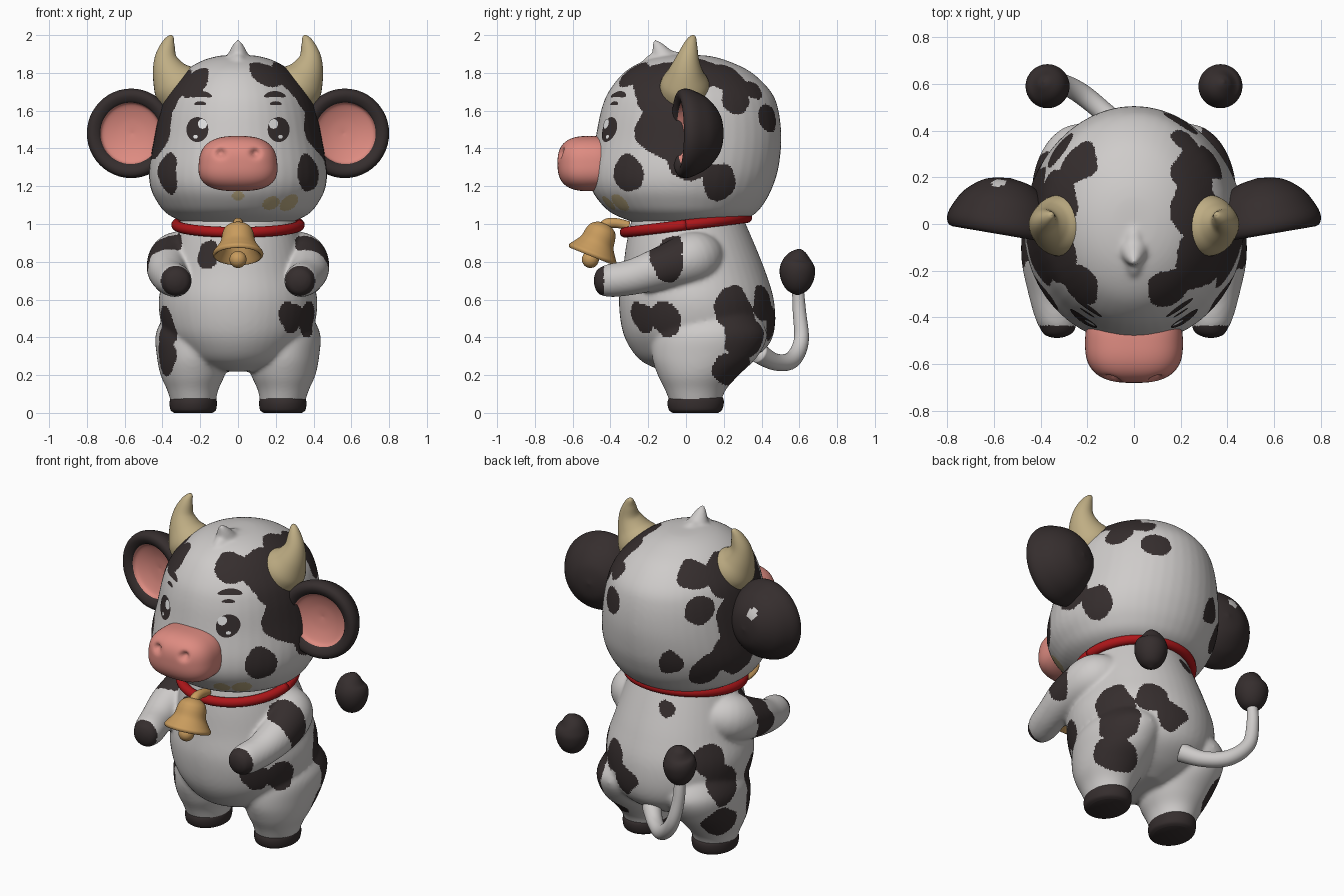
import bpy, bmesh, math
from mathutils import Vector, Matrix, noise
from mathutils.bvhtree import BVHTree

if "Cube" in bpy.data.objects:
    bpy.data.objects.remove(bpy.data.objects["Cube"])


def material(name, r, g, b):
    m = bpy.data.materials.new(name)
    m.use_nodes = True
    m.diffuse_color = (r, g, b, 1)
    node = m.node_tree.nodes["Principled BSDF"]
    node.inputs["Base Color"].default_value = (r, g, b, 1)
    node.inputs["Roughness"].default_value = 0.7
    return m


WHITE = material("hide white", .62, .6, .59)
DARK = material("patch dark brown", .036, .027, .027)
PINK = material("skin pink", .73, .26, .22)
CREAM = material("horn cream", .52, .42, .23)
GOLD = material("bell gold", .58, .33, .11)
RED = material("collar red", .42, .008, .01)
SHINE = material("eye shine", .8, .8, .8)


def spline(pts, n=6):
    # Catmull-Rom through tuples of any length
    p = [Vector(q) for q in pts]
    p = [p[0]] + p + [p[-1]]
    out = []
    for a, b, c, d in zip(p, p[1:], p[2:], p[3:]):
        for i in range(n):
            t = i / n
            out.append((2 * b + (c - a) * t + (2 * a - 5 * b + 4 * c - d) * t**2
                        + (3 * b - a - 3 * c + d) * t**3) / 2)
    return out + [p[-1]]


def skin(bm, rings, seg=48):
    # rings of (centre, axis u, axis v) joined and capped
    rows = []
    for c, u, v in rings:
        rows.append([bm.verts.new(c + u * math.cos(k * math.tau / seg) + v * math.sin(k * math.tau / seg))
                     for k in range(seg)])
    for a, b in zip(rows, rows[1:]):
        for k in range(seg):
            j = (k + 1) % seg
            bm.faces.new((a[k], a[j], b[j], b[k]))
    bm.faces.new(rows[0][::-1])
    bm.faces.new(rows[-1])


def loft(bm, pts, side=1):
    # points are (z, centre x, half width, front y, back y)
    skin(bm, [(Vector((side * cx, (f + b) / 2, z)), Vector((max(rx, .001), 0, 0)), Vector((0, max(b - f, .002) / 2, 0)))
              for z, cx, rx, f, b in spline(pts)])


def lathe(bm, pts):
    skin(bm, [(Vector((0, 0, z)), Vector((max(r, .001), 0, 0)), Vector((0, max(r, .001), 0)))
              for r, z in spline(pts)])


def tube(bm, pts, side=1, seg=32):
    # points are (x, y, z, radius)
    s = [(Vector((side * x, y, z)), max(r, .001)) for x, y, z, r in spline(pts)]
    rings = []
    for i, (c, r) in enumerate(s):
        t = s[min(i + 1, len(s) - 1)][0] - s[max(i - 1, 0)][0]
        u = t.cross(Vector((1, 0, 0))).normalized()
        rings.append((c, u * r, t.normalized().cross(u) * r))
    skin(bm, rings, seg)


def ball(bm, centre, scale, sub=4):
    m = Matrix.Translation(centre) @ Matrix.Diagonal((*scale, 1))
    return bmesh.ops.create_icosphere(bm, subdivisions=sub, radius=1, matrix=m)["verts"]


def make(name, bm, *mats, matrix=None, fuse=0):
    bmesh.ops.recalc_face_normals(bm, faces=bm.faces[:])
    me = bpy.data.meshes.new(name)
    bm.to_mesh(me)
    bm.free()
    ob = bpy.data.objects.new(name, me)
    bpy.context.collection.objects.link(ob)
    if matrix:
        ob.matrix_world = matrix
    if fuse:
        # weld overlapping volumes into one soft skin
        rm = ob.modifiers.new("weld", "REMESH")
        rm.mode, rm.voxel_size = "VOXEL", fuse
        sm = ob.modifiers.new("soften", "SMOOTH")
        sm.factor, sm.iterations = .5, 12
        dg = bpy.context.evaluated_depsgraph_get()
        ob.data = bpy.data.meshes.new_from_object(ob.evaluated_get(dg))
        ob.modifiers.clear()
        ob.data.name = name
    for m in mats:
        ob.data.materials.append(m)
    ob.data.shade_smooth()
    return ob


def paint(ob, spots, slot, wobble=.035):
    # faces inside any blob (x, y, z, radius) take the slot
    blobs = [(Vector(s[:3]), s[3]) for s in spots]
    for f in ob.data.polygons:
        n = noise.noise(f.center * 9) * wobble
        if any((f.center - c).length + n < r for c, r in blobs):
            f.material_index = slot


def both(spots):
    return spots + [(-x, y, z, r) for x, y, z, r in spots]


# Torso, legs and arms in one skin
bm = bmesh.new()
loft(bm, [(.22, 0, .1, -.12, .2), (.27, 0, .25, -.23, .32), (.35, 0, .34, -.3, .43), (.45, 0, .4, -.34, .47),
          (.6, 0, .42, -.355, .465), (.75, 0, .38, -.335, .42), (.9, 0, .34, -.315, .36), (1.06, 0, .29, -.28, .29)])
for s in (1, -1):
    loft(bm, [(.04, .235, .115, -.08, .18), (.12, .24, .135, -.11, .21), (.2, .24, .17, -.15, .28),
              (.3, .24, .19, -.18, .38), (.42, .23, .205, -.17, .43), (.53, .22, .16, -.1, .36)], s)
    tube(bm, [(.22, .12, .84, .1), (.32, .04, .82, .14), (.37, -.12, .77, .115), (.36, -.28, .72, .095),
              (.33, -.41, .7, .087), (.33, -.47, .7, .062), (.33, -.49, .7, .01)], s)
body = make("body", bm, WHITE, DARK, fuse=.011)
paint(body, both([(.39, -.1, .88, .1), (.45, -.1, .78, .08)]) + [
    (-.16, -.29, .84, .07), (.31, -.26, .5, .09), (.4, -.13, .5, .09), (-.41, -.1, .45, .1), (-.4, -.08, .3, .09),
    (.36, .27, .54, .12), (.36, .3, .4, .12), (.33, .24, .24, .11), (.1, .45, .48, .09), (.22, .4, .58, .1),
    (-.34, .27, .65, .09), (-.38, .2, .47, .11), (-.36, .2, .27, .11), (-.12, .34, .93, .05)], 1)
paint(body, both([(.33, -.48, .7, .09)]), 1, 0)

# Head with its tuft
bm = bmesh.new()
loft(bm, [(.99, 0, .24, -.22, .24), (1.05, 0, .37, -.38, .36), (1.12, 0, .43, -.46, .42), (1.2, 0, .465, -.505, .46),
          (1.3, 0, .47, -.51, .49), (1.45, 0, .445, -.48, .505), (1.6, 0, .415, -.45, .49), (1.7, 0, .375, -.41, .45),
          (1.8, 0, .29, -.33, .35), (1.86, 0, .2, -.23, .23), (1.89, 0, .1, -.12, .12), (1.895, 0, 0, 0, 0)])
ball(bm, (0, -.1, 1.83), (.06, .14, .09))
tube(bm, [(0, -.08, 1.8, .1), (0, -.12, 1.88, .062), (0, -.15, 1.94, .032), (0, -.17, 1.975, .008)])
head = make("head", bm, WHITE, DARK, CREAM, fuse=.0095)
paint(head, both([(.39, -.32, 1.27, .1), (.4, -.1, 1.5, .17), (.36, -.1, 1.68, .16)]) + [
    (.15, -.26, 1.79, .1), (.27, -.15, 1.76, .14), (.27, .05, 1.8, .12), (.24, .22, 1.75, .1), (.2, .34, 1.68, .07),
    (.36, .28, 1.67, .09), (.44, .02, 1.34, .11), (.2, .44, 1.56, .09), (.42, .18, 1.22, .1),
    (-.23, -.27, 1.75, .09), (-.24, .25, 1.76, .1), (-.34, .1, 1.73, .14), (-.42, .12, 1.5, .14),
    (-.44, .14, 1.3, .14), (-.35, .31, 1.22, .1), (-.2, .43, 1.27, .08), (-.33, .32, 1.6, .09)], 1)
paint(head, [(.18, -.42, 1.1, .05), (.28, -.36, 1.1, .06), (0, -.48, 1.15, .03)], 2, 0)

# Eyes and brows: thin plates laid on the face
bm = bmesh.new()
bm.from_mesh(head.data)
face_tree = BVHTree.FromBMesh(bm)
bm.free()


def plate(name, x, z, rx, rz, mat, lift, bend=0):
    for side, label in ((1, "left"), (-1, "right")):
        bm = bmesh.new()
        rows = []
        for k in range(8):
            row = []
            for a in range(32):
                t = a * math.tau / 32
                r = max(k / 7, .01)
                dx = rx * r * math.cos(t)
                dz = rz * r * math.sin(t) - bend * (dx / rx) ** 2
                p = Vector((side * (x + dx), -1, z + dz))
                hit = face_tree.ray_cast(p, Vector((0, 1, 0)))
                row.append(bm.verts.new((hit[0] or p) - Vector((0, lift, 0))))
            rows.append(row)
        bm.faces.new(rows[0])
        for p, q in zip(rows, rows[1:]):
            for a in range(32):
                b = (a + 1) % 32
                bm.faces.new((p[a], p[b], q[b], q[a]))
        make(label + "_" + name, bm, mat)


plate("eye", .215, 1.5, .058, .066, DARK, .004)
plate("eye_shine", .188, 1.53, .024, .026, SHINE, .008)
plate("eye_glint", .225, 1.462, .012, .01, SHINE, .008)
plate("brow", .195, 1.688, .058, .016, DARK, .004, .012)
plate("lash", .2, 1.64, .032, .01, DARK, .004, .005)

# Muzzle: rounded block with two dented nostrils
bm = bmesh.new()
for v in ball(bm, (0, 0, 0), (1, 1, 1), 5):
    v.co /= sum(abs(c) ** 2.7 for c in v.co) ** (1 / 2.7)
    wide = .208 - .012 * v.co.z
    v.co = Vector((v.co.x * wide, v.co.y * .17 - .51, v.co.z * .146 + 1.32))
    if v.co.y < -.55:
        d = (abs(v.co.x) - .092) ** 2 + (v.co.z - 1.375) ** 2
        v.co.y += .035 * math.exp(-d / .0005)
make("muzzle", bm, PINK)

for s, label in ((1, "left_"), (-1, "right_")):
    # Ear: cupped dish with a rolled rim
    bm = bmesh.new()
    lathe(bm, [(0, -.2), (.1, -.18), (.18, -.12), (.222, -.05), (.237, 0), (.227, .035), (.2, .045),
               (.168, .03), (.15, 0), (.08, -.025), (0, -.035)])
    turn = Vector((s * .17, -1, 0)).to_track_quat("Z", "Y").to_matrix().to_4x4()
    place = Matrix.Translation((s * .565, 0, 1.48)) @ turn
    ear = make(label + "ear", bm, DARK, PINK, WHITE, matrix=place)
    for f in ear.data.polygons:
        world = place @ f.center
        if f.center.z > -.06 and f.center.xy.length < .163:
            f.material_index = 1
        elif s < 0 and (world - Vector((-.58, .17, 1.58))).length < .035:
            f.material_index = 2

    # Horn
    bm = bmesh.new()
    tube(bm, [(.27, -.01, 1.66, .13), (.325, -.005, 1.74, .13), (.365, 0, 1.81, .092), (.382, .01, 1.88, .06),
              (.37, .025, 1.95, .036), (.355, .038, 1.99, .016), (.352, .04, 2, .002)], s)
    make(label + "horn", bm, CREAM)

    # Hoof
    bm = bmesh.new()
    loft(bm, [(0, .237, .1, -.07, .17), (.015, .237, .12, -.09, .19), (.05, .237, .125, -.098, .2),
              (.08, .237, .12, -.09, .195), (.095, .237, .1, -.07, .17)], s)
    make(label + "hoof", bm, DARK)

    # Tail tuft, one on each side
    bm = bmesh.new()
    tube(bm, [(.37, .59, .625, .01), (.37, .59, .65, .055), (.37, .59, .7, .085), (.37, .59, .76, .094),
              (.37, .595, .81, .075), (.38, .605, .85, .035), (.385, .61, .865, .004)], s)
    make(label + "tail_tuft", bm, DARK)

# Tail
bm = bmesh.new()
tube(bm, [(-.03, .38, .32, .055), (-.12, .47, .27, .045), (-.23, .56, .28, .045), (-.33, .61, .38, .04),
          (-.37, .6, .54, .035), (-.37, .59, .69, .03)])
make("tail", bm, WHITE)

# Collar: tilted ring
bm = bmesh.new()
skin_path = [(Vector((.325 * math.cos(a), .325 * math.sin(a), 0)), a) for a in
             [k * math.tau / 96 for k in range(97)]]
skin(bm, [(c, Vector((math.cos(a), math.sin(a), 0)) * .028, Vector((0, 0, .028))) for c, a in skin_path], 20)
make("collar", bm, RED, matrix=Matrix.Translation((0, 0, .995)) @ Matrix.Rotation(.12, 4, "X"))

# Bell, clapper and hanging loop
hang = Matrix.Translation((0, -.495, .84)) @ Matrix.Rotation(-.38, 4, "X")
bm = bmesh.new()
lathe(bm, [(0, .12), (.05, .1), (.085, .04), (.115, -.005), (.127, -.012), (.134, .005), (.117, .03),
           (.092, .07), (.082, .12), (.068, .15), (.035, .172), (0, .175)])
make("bell", bm, GOLD, matrix=hang)
bm = bmesh.new()
ball(bm, (0, 0, -.03), (.045, .045, .045))
make("clapper", bm, GOLD, matrix=hang)
bm = bmesh.new()
tube(bm, [(0, -.44, .97, .03), (0, -.42, 1, .028), (0, -.37, 1.005, .026), (0, -.3, .99, .024)])
make("bell_loop", bm, GOLD)
